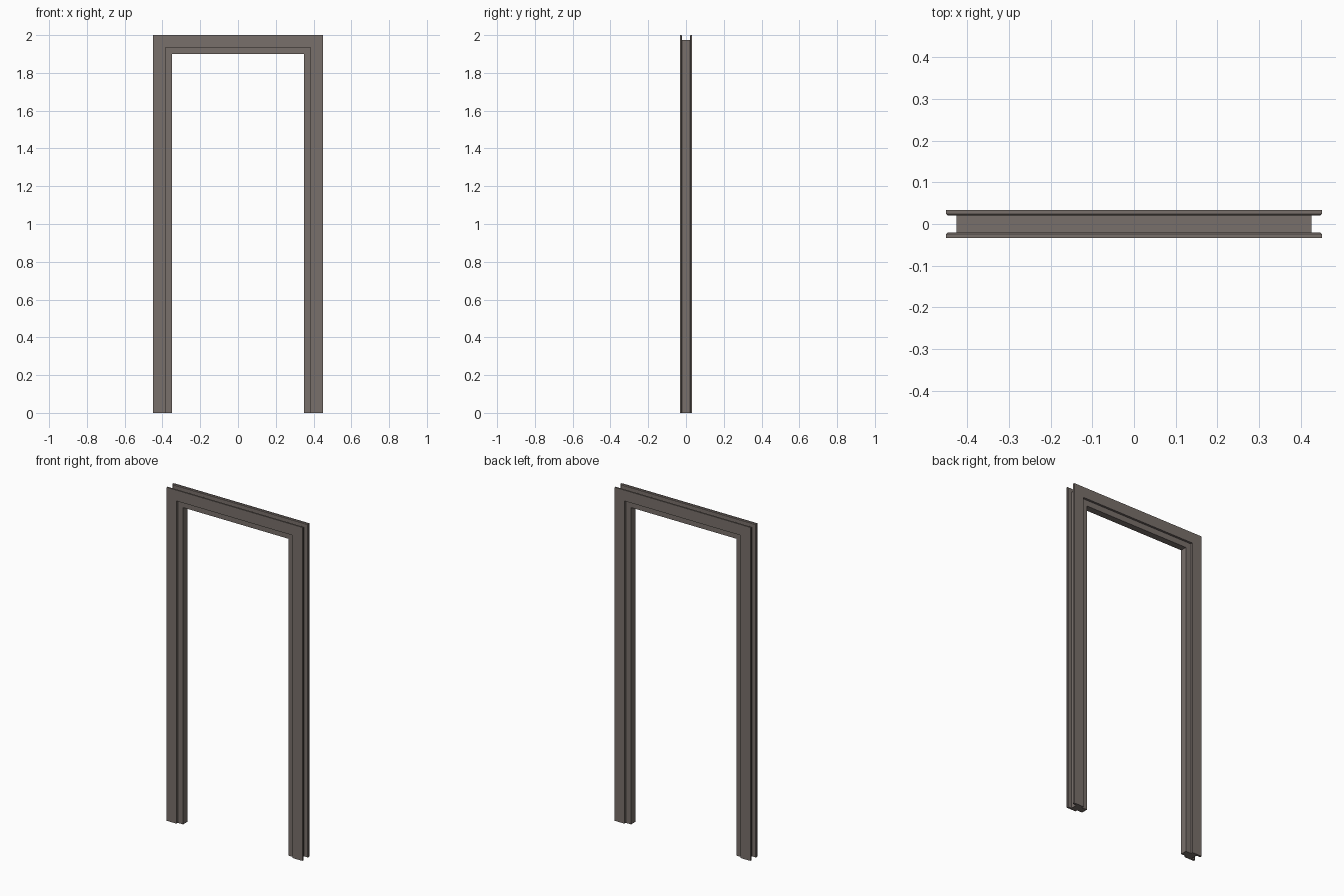
import bpy, bmesh

if "Cube" in bpy.data.objects:
    bpy.data.objects.remove(bpy.data.objects["Cube"])

mat = bpy.data.materials.new("brown_grey_wood")
mat.diffuse_color = (0.19, 0.16, 0.145, 1)
mat.use_nodes = True
mat.node_tree.nodes["Principled BSDF"].inputs["Base Color"].default_value = mat.diffuse_color


def sweep_frame(name, profile):
    """Sweep a (half width, depth) profile up, over and down, with mitred corners."""
    bm = bmesh.new()
    stations = [
        lambda u: (-u, 0.0),
        lambda u: (-u, 1.55 + u),
        lambda u: (u, 1.55 + u),
        lambda u: (u, 0.0),
    ]
    rings = []
    for place in stations:
        ring = []
        for u, y in profile:
            x, z = place(u)
            ring.append(bm.verts.new((x, y, z)))
        rings.append(ring)
    n = len(profile)
    for a, b in zip(rings, rings[1:]):
        for i in range(n):
            j = (i + 1) % n
            bm.faces.new((a[i], a[j], b[j], b[i]))
    bm.faces.new(rings[0])
    bm.faces.new(rings[-1])
    bmesh.ops.recalc_face_normals(bm, faces=bm.faces)
    mesh = bpy.data.meshes.new(name)
    bm.to_mesh(mesh)
    bm.free()
    mesh.materials.append(mat)
    obj = bpy.data.objects.new(name, mesh)
    bpy.context.collection.objects.link(obj)
    return obj


# Jamb lining between the two trims
sweep_frame("jamb_lining", [(0.35, -0.02), (0.425, -0.02), (0.425, 0.02), (0.35, 0.02)])

# Trim boards on both faces, wall-side outer edge chamfered
trim = [(0.385, 0.02), (0.446, 0.02), (0.45, 0.024), (0.45, 0.033), (0.385, 0.033)]
for name, side in (("front_trim", -1), ("back_trim", 1)):
    sweep_frame(name, [(u, y * side) for u, y in trim])
